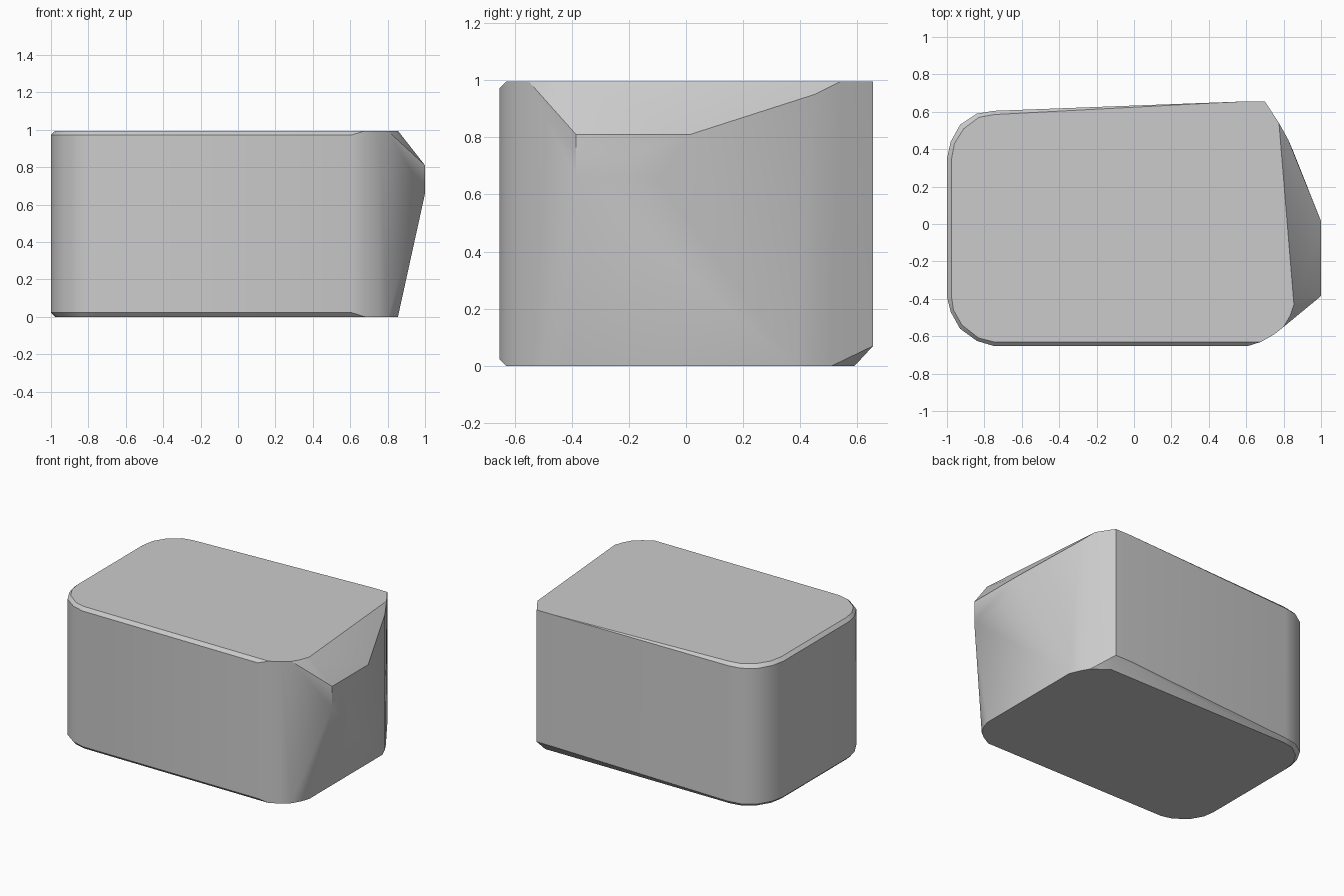
import bpy, bmesh, math

cube = bpy.data.objects.get("Cube")
if cube:
    bpy.data.objects.remove(cube, do_unlink=True)

TOP = 0.995
RIM = 0.022

grey = bpy.data.materials.new("plain_grey")
grey.use_nodes = True
colour = (0.6, 0.6, 0.6, 1)
grey.diffuse_color = colour
grey.node_tree.nodes["Principled BSDF"].inputs["Base Color"].default_value = colour


def at_height(outline, z):
    return [(x, y, z) for x, y in outline]


# Rounded left end and front right corner, as wall and as inset rim
wall = [(-0.75, 0.605), (-0.84, 0.59), (-0.93, 0.53), (-0.98, 0.44), (-1, 0.35),
        (-1, -0.39), (-0.98, -0.47), (-0.93, -0.56), (-0.84, -0.625), (-0.75, -0.652),
        (0.61, -0.652)]
rim = [(-0.75, 0.585), (-0.83, 0.57), (-0.91, 0.51), (-0.96, 0.43), (-0.977, 0.34),
       (-0.977, -0.38), (-0.965, -0.46), (-0.92, -0.54), (-0.83, -0.61), (-0.75, -0.63),
       (0.61, -0.63)]
front_corner = [(0.68, -0.63), (0.75, -0.59), (0.80, -0.55), (0.835, -0.49), (0.855, -0.43)]
points = at_height(wall, RIM) + at_height(wall, TOP - RIM)
for z in (0, TOP):
    points += at_height(rim + front_corner, z)

# Sharp back right corner, chamfered underneath
points += at_height([(0.775, 0.54), (0.70, 0.655), (0.58, 0.655)], TOP)
points += [(0.825, 0.45, 0.95), (0.70, 0.655, 0.07), (0.58, 0.655, 0.07)]
points += at_height([(0.855, 0.38), (0.825, 0.45), (0.79, 0.51), (0.68, 0.59)], 0)

# Bulge on the right side
points += at_height([(1, -0.385), (1, 0.015)], 0.81)
points += at_height([(1, -0.385), (0.998, -0.1)], 0.66)

# Wrap the points in one faceted body
mesh = bpy.data.meshes.new("rounded_block")
bm = bmesh.new()
for p in points:
    bm.verts.new(p)
hull = bmesh.ops.convex_hull(bm, input=bm.verts)
unused = {g for g in hull["geom_interior"] + hull["geom_unused"]
          if isinstance(g, bmesh.types.BMVert)}
bmesh.ops.delete(bm, geom=list(unused), context="VERTS")
bmesh.ops.dissolve_limit(bm, angle_limit=math.radians(0.5), verts=bm.verts, edges=bm.edges)
bmesh.ops.recalc_face_normals(bm, faces=bm.faces)
bm.to_mesh(mesh)
bm.free()
mesh.materials.append(grey)

block = bpy.data.objects.new("rounded_block", mesh)
bpy.context.collection.objects.link(block)
bpy.context.view_layer.objects.active = block
block.select_set(True)
bpy.ops.object.shade_smooth_by_angle(angle=math.radians(30))
